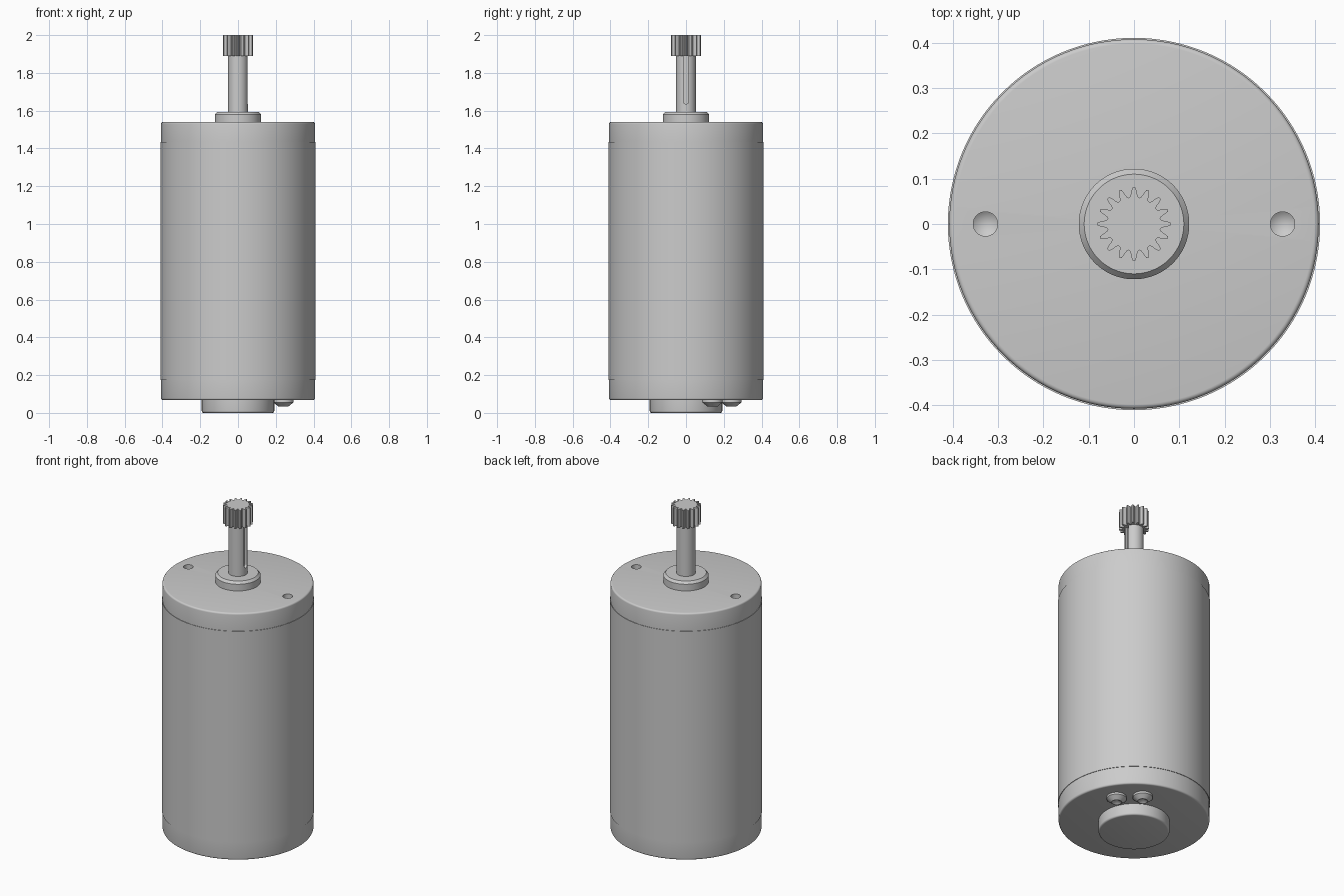
import bpy, bmesh
from math import sin, cos, pi, radians

if "Cube" in bpy.data.objects:
    bpy.data.objects.remove(bpy.data.objects["Cube"])


def finish(name, bm, smooth=True):
    bmesh.ops.remove_doubles(bm, verts=bm.verts, dist=1e-6)
    bmesh.ops.recalc_face_normals(bm, faces=bm.faces)
    mesh = bpy.data.meshes.new(name)
    bm.to_mesh(mesh)
    bm.free()
    ob = bpy.data.objects.new(name, mesh)
    bpy.context.collection.objects.link(ob)
    if smooth:
        shade(ob)
    return ob


def shade(ob):
    bpy.ops.object.select_all(action='DESELECT')
    ob.select_set(True)
    bpy.context.view_layer.objects.active = ob
    bpy.ops.object.shade_smooth_by_angle(angle=radians(30))


def lathe(name, profile, x=0, y=0, segs=96):
    """Revolve (radius, z) points; points at radius 0 close the ends."""
    bm = bmesh.new()
    verts = [bm.verts.new((r, 0, z)) for r, z in profile]
    edges = [bm.edges.new(p) for p in zip(verts, verts[1:])]
    bmesh.ops.spin(bm, geom=verts + edges, cent=(0, 0, 0), axis=(0, 0, 1),
                   angle=2 * pi, steps=segs, use_merge=True)
    bmesh.ops.translate(bm, verts=bm.verts, vec=(x, y, 0))
    return finish(name, bm)


def cut(ob, cutter):
    mod = ob.modifiers.new("cut", 'BOOLEAN')
    mod.operation, mod.solver, mod.object = 'DIFFERENCE', 'EXACT', cutter
    bpy.context.view_layer.objects.active = ob
    bpy.ops.object.modifier_apply(modifier=mod.name)
    bpy.data.objects.remove(cutter)
    shade(ob)


def fillet(r, z, f, a0, a1, n=4):
    """Arc of radius f about (r, z) for rounded profile corners."""
    angs = [radians(a0 + (a1 - a0) * i / n) for i in range(n + 1)]
    return [(r + f * cos(a), z + f * sin(a)) for a in angs]


# Motor can: end caps a hair smaller than the sleeve, rounded rims
housing = lathe("motor_housing",
                [(0, 0.068)] + fillet(0.398, 0.078, 0.01, -90, 0)
                + [(0.408, 0.175), (0.411, 0.175), (0.411, 1.434), (0.408, 1.434)]
                + fillet(0.398, 1.53, 0.01, 0, 90) + [(0, 1.54)], segs=128)

# Mounting holes with conical bottoms
for s in (-1, 1):
    cut(housing, lathe("hole_cutter", [(0, 1.42), (0.027, 1.44), (0.027, 1.6), (0, 1.6)],
                       x=s * 0.328, segs=32))

# Bearing bosses at each end
lathe("front_bearing_boss", [(0, 1.53), (0.122, 1.53), (0.122, 1.58), (0.11, 1.594), (0, 1.594)])
lathe("rear_bearing_boss", [(0, 0)] + fillet(0.182, 0.01, 0.01, -90, 0) + [(0.192, 0.08), (0, 0.08)])

# Terminal bushings: small cones with a dimple
for i, (x, y) in enumerate(((0.24, 0.14), (0.14, 0.24))):
    lathe(f"terminal_bushing_{i + 1}",
          [(0, 0.08), (0.054, 0.08), (0.054, 0.056), (0.028, 0.035), (0.026, 0.035), (0, 0.055)],
          x, y, 32)

# Output shaft with a round-ended keyway on +x
shaft = lathe("output_shaft", [(0, 1.56), (0.052, 1.56), (0.052, 2.0), (0, 2.0)], segs=64)
bm = bmesh.new()
hw = 0.013
outline = [(hw * cos(a), 1.648 + hw * sin(a)) for a in [pi + pi * i / 12 for i in range(13)]]
outline += [(hw, 1.89), (-hw, 1.89)]
face = bm.faces.new([bm.verts.new((0.035, y, z)) for y, z in outline])
ext = bmesh.ops.extrude_face_region(bm, geom=[face])
bmesh.ops.translate(bm, vec=(0.05, 0, 0),
                    verts=[v for v in ext['geom'] if isinstance(v, bmesh.types.BMVert)])
cut(shaft, finish("keyway_cutter", bm, False))

# Pinion gear: 16 teeth around the shaft
TEETH = 16
half = [(-0.5, 0.059), (-0.36, 0.0605), (-0.27, 0.066), (-0.2, 0.073), (-0.1, 0.0805)]
tooth = half + [(-f, r) for f, r in reversed(half[1:])]
pts = [(r, 2 * pi * (k + f) / TEETH) for k in range(TEETH) for f, r in tooth]
bm = bmesh.new()
rings = [[bm.verts.new(((R or r) * cos(a), (R or r) * sin(a), z)) for r, a in pts]
         for R, z in ((0.052, 1.89), (0, 1.89), (0, 2.0), (0.052, 2.0))]
n = len(pts)
for j in range(4):
    a, b = rings[j], rings[(j + 1) % 4]
    for i in range(n):
        bm.faces.new((a[i], a[(i + 1) % n], b[(i + 1) % n], b[i]))
finish("pinion_gear", bm)
